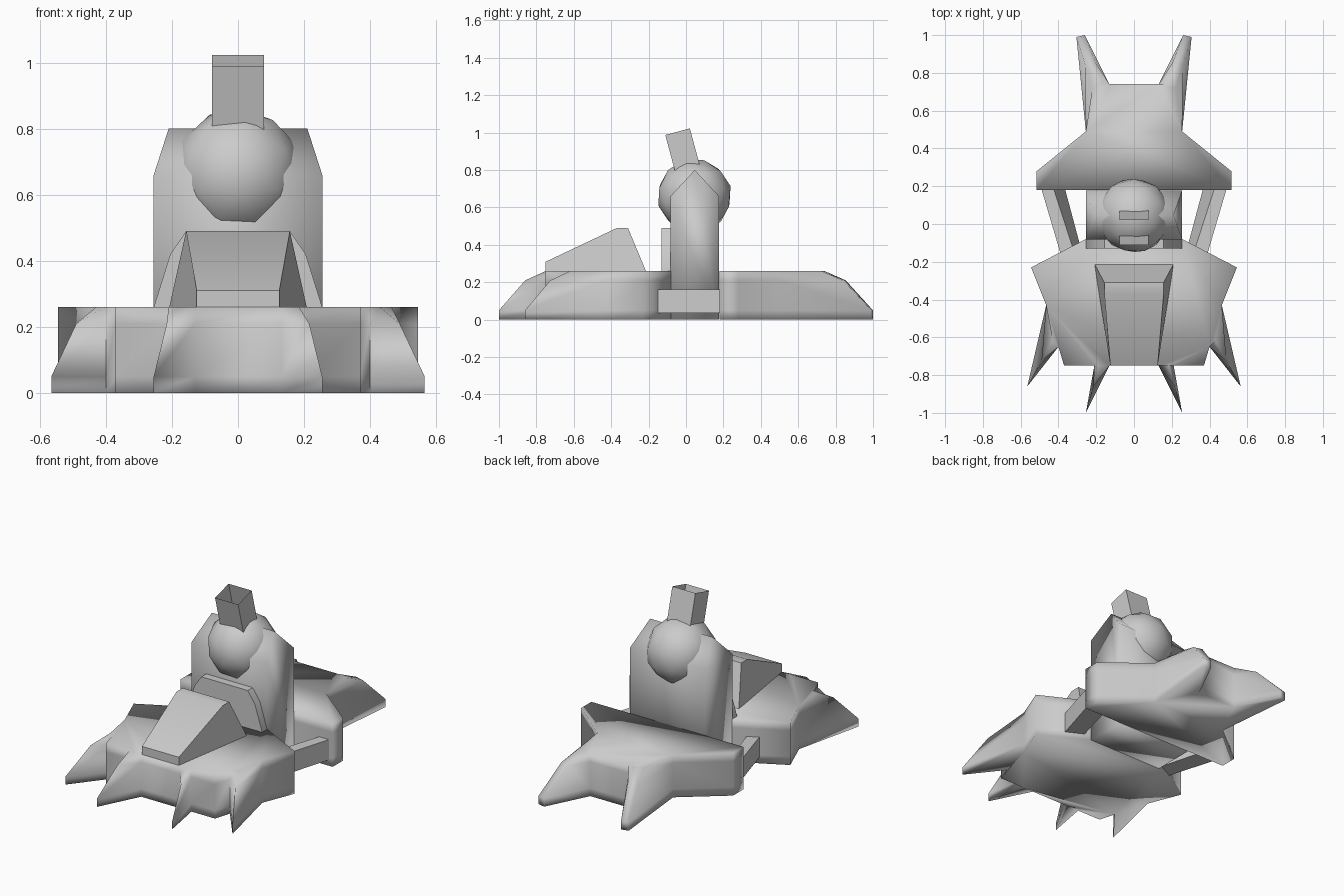
import bpy, bmesh
from math import radians
from mathutils import Matrix, Vector

cube = bpy.data.objects.get("Cube")
if cube:
    bpy.data.objects.remove(cube, do_unlink=True)

grey = bpy.data.materials.new("plain_grey")
grey.use_nodes = True
colour = (0.6, 0.6, 0.6, 1)
grey.diffuse_color = colour
grey.node_tree.nodes["Principled BSDF"].inputs["Base Color"].default_value = colour


def finish(name, bm, angle):
    """Turn a bmesh into a smooth shaded grey object."""
    bmesh.ops.recalc_face_normals(bm, faces=bm.faces)
    mesh = bpy.data.meshes.new(name)
    bm.to_mesh(mesh)
    bm.free()
    mesh.materials.append(grey)
    obj = bpy.data.objects.new(name, mesh)
    bpy.context.collection.objects.link(obj)
    bpy.ops.object.select_all(action='DESELECT')
    obj.select_set(True)
    bpy.context.view_layer.objects.active = obj
    bpy.ops.object.shade_smooth_by_angle(angle=radians(angle))
    return obj


def loft(name, rings, angle=30, caps=True):
    """Skin matching closed rings of points and cap both ends."""
    bm = bmesh.new()
    loops = [[bm.verts.new(p) for p in ring] for ring in rings]
    for a, b in zip(loops, loops[1:]):
        for i in range(len(a)):
            j = (i + 1) % len(a)
            bm.faces.new((a[i], a[j], b[j], b[i]))
    if caps:
        bm.faces.new(loops[0])
        bm.faces.new(loops[-1])
    return finish(name, bm, angle)


def mirrored(half):
    """Complete a half outline across x = 0."""
    return half + [(-x, y) for x, y in reversed(half)]


def foot(name, half):
    """Outline entries are (x, y) or, for claw tips, (x, y, knuckle x, knuckle y)."""
    rings = []
    for z, shift in ((0, 0), (0.05, 0), (0.21, 0.56), (0.26, 1)):
        pts = []
        for p in half:
            tip, knuckle = Vector(p[:2]), Vector(p[-2:])
            pts.append(tuple(tip.lerp(knuckle, shift)))
        rings.append([(x, y, z) for x, y in mirrored(pts)])
    return loft(name, rings, 100)


# Clawed feet
foot("front_foot", [(0.13, -0.75), (0.255, -1, 0.185, -0.75), (0.21, -0.75),
                    (0.37, -0.75), (0.4, -0.65), (0.565, -0.86, 0.43, -0.62),
                    (0.465, -0.43), (0.545, -0.23), (0.255, -0.08)])
foot("rear_foot", [(0.13, 0.74), (0.26, 1, 0.16, 0.74), (0.305, 0.99, 0.22, 0.72),
                   (0.255, 0.49), (0.515, 0.28), (0.515, 0.18)])

# Sloping instep on the front foot: (half width, y, z) around its side profile
instep = [(0.125, -0.75, 0.25), (0.125, -0.75, 0.31), (0.157, -0.37, 0.49),
          (0.157, -0.31, 0.49), (0.21, -0.21, 0.25)]
loft("front_instep", [[(s * w, y, z) for w, y, z in instep] for s in (-1, 1)], 50)

# Upright plate behind the instep
plate = mirrored([(0.255, 0.2), (0.255, 0.26), (0.205, 0.42), (0.157, 0.49)])
loft("heel_plate", [[(x, y, z) for x, z in plate] for y in (-0.13, -0.08)], 50)

# Ankle block with a hipped top
gable = [(-0.083, 0), (0.177, 0), (0.177, 0.66), (0.047, 0.8), (-0.083, 0.66)]
loft("ankle_block", [[(s * (0.21 if z > 0.7 else 0.255), y, z) for y, z in gable]
                     for s in (-1, 1)], 100)

# Ball joint
bm = bmesh.new()
bmesh.ops.create_icosphere(bm, subdivisions=2, radius=0.2, matrix=Matrix.Translation(
    (0, 0.045, 0.662)) @ Matrix.Rotation(radians(15), 4, 'X'))
finish("ankle_ball", bm, 100)

# Open square tube leaning forward out of the ball
square = [(-0.078, -0.068), (0.078, -0.068), (0.078, 0.068), (-0.078, 0.068)]
lean = Matrix.Translation((0, -0.045, 1.005)) @ Matrix.Rotation(radians(15), 4, 'X')
loft("shin_tube", [[lean @ Vector((x, y, z)) for x, y in square] for z in (-0.2, 0)],
     caps=False)

# Side struts joining the two feet
for side, label in ((1, "left"), (-1, "right")):
    ends = []
    for y, outer, top_inner, low_inner in ((-0.17, 0.385, 0.31, 0.27),
                                           (0.185, 0.49, 0.425, 0.365)):
        ends.append([(side * outer, y, 0.035), (side * outer, y + 0.0, 0.16),
                     (side * top_inner, y, 0.16), (side * low_inner, y, 0.035)])
    loft(label + "_strut", ends)
